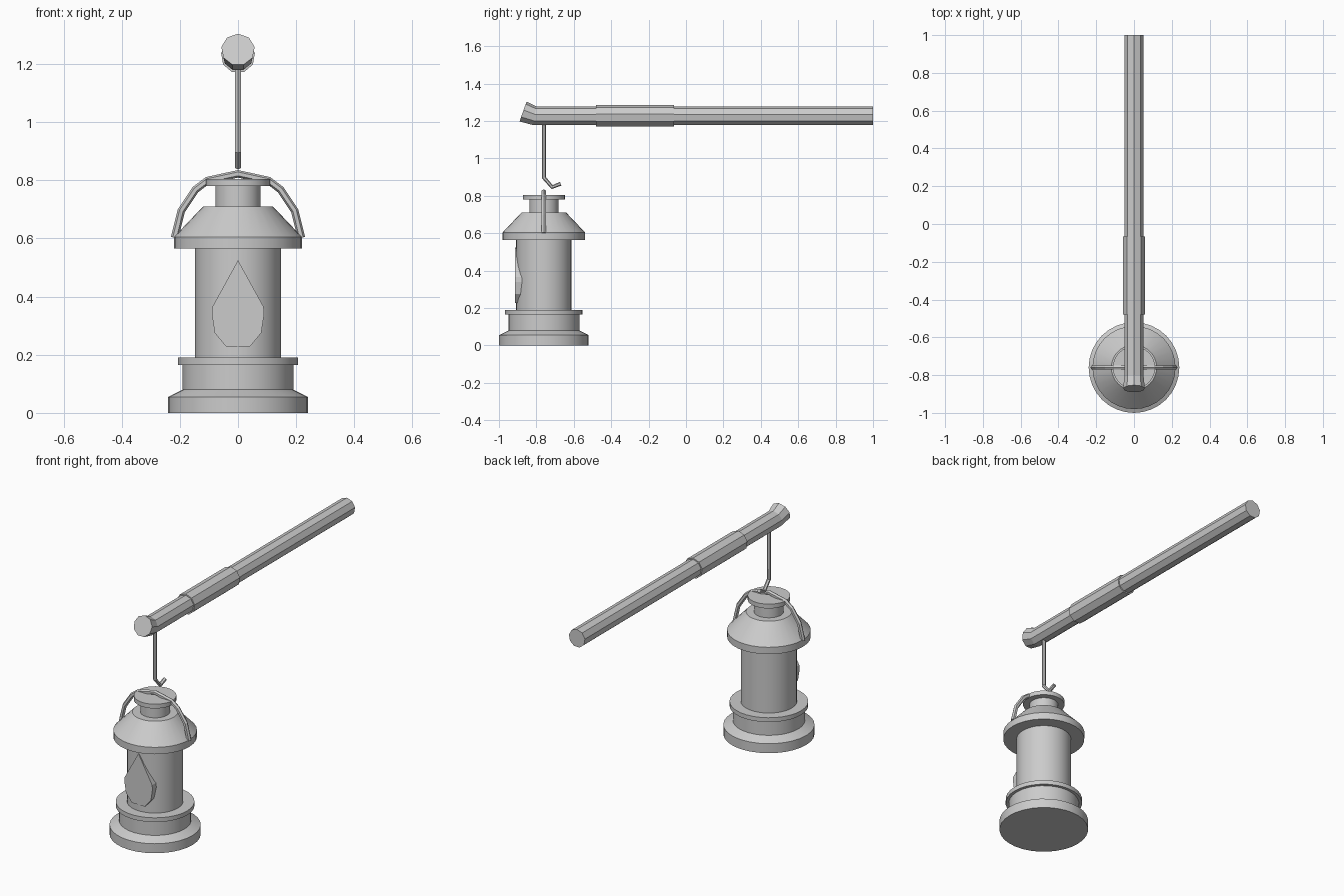
import bpy, bmesh, math
from mathutils import Vector

cube = bpy.data.objects.get("Cube")
if cube:
    bpy.data.objects.remove(cube, do_unlink=True)

AXIS_Y = -0.76   # vertical axis of the lantern
POLE_Z = 1.227   # height of the pole axis

grey = bpy.data.materials.new("plain grey")
grey.use_nodes = True
COLOUR = (0.6, 0.6, 0.6, 1)
grey.diffuse_color = COLOUR
grey.node_tree.nodes["Principled BSDF"].inputs["Base Color"].default_value = COLOUR


def finish(name, bm, smooth=False):
    bmesh.ops.recalc_face_normals(bm, faces=bm.faces)
    mesh = bpy.data.meshes.new(name)
    bm.to_mesh(mesh)
    bm.free()
    mesh.materials.append(grey)
    obj = bpy.data.objects.new(name, mesh)
    bpy.context.collection.objects.link(obj)
    if smooth:
        bpy.ops.object.select_all(action='DESELECT')
        obj.select_set(True)
        bpy.context.view_layer.objects.active = obj
        bpy.ops.object.shade_smooth_by_angle(angle=math.radians(30))
    return obj


def skin(bm, rings):
    """Join equal rings of vertices with quads and cap both ends."""
    n = len(rings[0])
    for a, b in zip(rings, rings[1:]):
        for i in range(n):
            j = (i + 1) % n
            bm.faces.new((a[i], a[j], b[j], b[i]))
    bm.faces.new(rings[0])
    bm.faces.new(rings[-1])


def lathe(name, profile, sides=32):
    """Closed turned part from (radius, height) pairs."""
    bm = bmesh.new()
    turns = [2 * math.pi * i / sides for i in range(sides)]
    skin(bm, [[bm.verts.new((r * math.cos(t), AXIS_Y + r * math.sin(t), z))
               for t in turns] for r, z in profile])
    return finish(name, bm, True)


def tube(name, path, radii, side, sides):
    """Sweep a polygon along a flat path; side is the normal of its plane."""
    pts = [Vector(p) for p in path]
    side = Vector(side)
    bm = bmesh.new()
    rings = []
    for k, p in enumerate(pts):
        before = (p - pts[k - 1]).normalized() if k else Vector()
        after = (pts[k + 1] - p).normalized() if k + 1 < len(pts) else Vector()
        up = side.cross((before + after).normalized())
        ring = []
        for i in range(sides):
            t = 2 * math.pi * i / sides
            ring.append(bm.verts.new(p + radii[k] * (up * math.cos(t) + side * math.sin(t))))
        rings.append(ring)
    skin(bm, rings)
    return finish(name, bm)


# Lantern body
lathe("lantern_base", [(0.24, 0), (0.24, 0.055), (0.19, 0.08), (0.19, 0.165)])
lathe("lower_collar", [(0.207, 0.165), (0.207, 0.19)])
lathe("lantern_barrel", [(0.148, 0.19), (0.148, 0.565)])
lathe("lantern_hood", [(0.22, 0.565), (0.22, 0.605), (0.12, 0.71), (0.078, 0.71), (0.078, 0.78)])
lathe("top_cap", [(0.112, 0.78), (0.112, 0.805)])

# Teardrop window, a flat plate let into the front of the barrel
outline = [(0, 0.525), (0.088, 0.365), (0.09, 0.34), (0.08, 0.275), (0.041, 0.228)]
outline += [(-x, z) for x, z in reversed(outline[1:])]
bm = bmesh.new()
skin(bm, [[bm.verts.new((x, AXIS_Y + y, z)) for x, z in outline] for y in (-0.153, -0.1)])
finish("teardrop_window", bm)

# Carrying handle, arched over the top
half = [(0.218, 0.602), (0.195, 0.695), (0.146, 0.768), (0.105, 0.799)]
arch = [(-x, z) for x, z in half] + [(0, 0.822)] + half[::-1]
tube("carrying_handle", [(x, AXIS_Y, z) for x, z in arch], [0.013] * len(arch), (0, 1, 0), 6)

# Hook hanging from the pole
hook = [(AXIS_Y, 1.2), (AXIS_Y, 0.898), (-0.716, 0.847), (-0.67, 0.865)]
tube("hook", [(0, y, z) for y, z in hook], [0.011] * len(hook), (1, 0, 0), 6)

# Pole with an upturned tip and a thicker grip
tube("pole", [(0, -0.872, 1.249), (0, -0.81, POLE_Z), (0, 1, POLE_Z)],
     [0.058, 0.052, 0.052], (1, 0, 0), 9)
tube("pole_grip", [(0, -0.48, POLE_Z), (0, -0.065, POLE_Z)], [0.059, 0.059], (1, 0, 0), 9)
